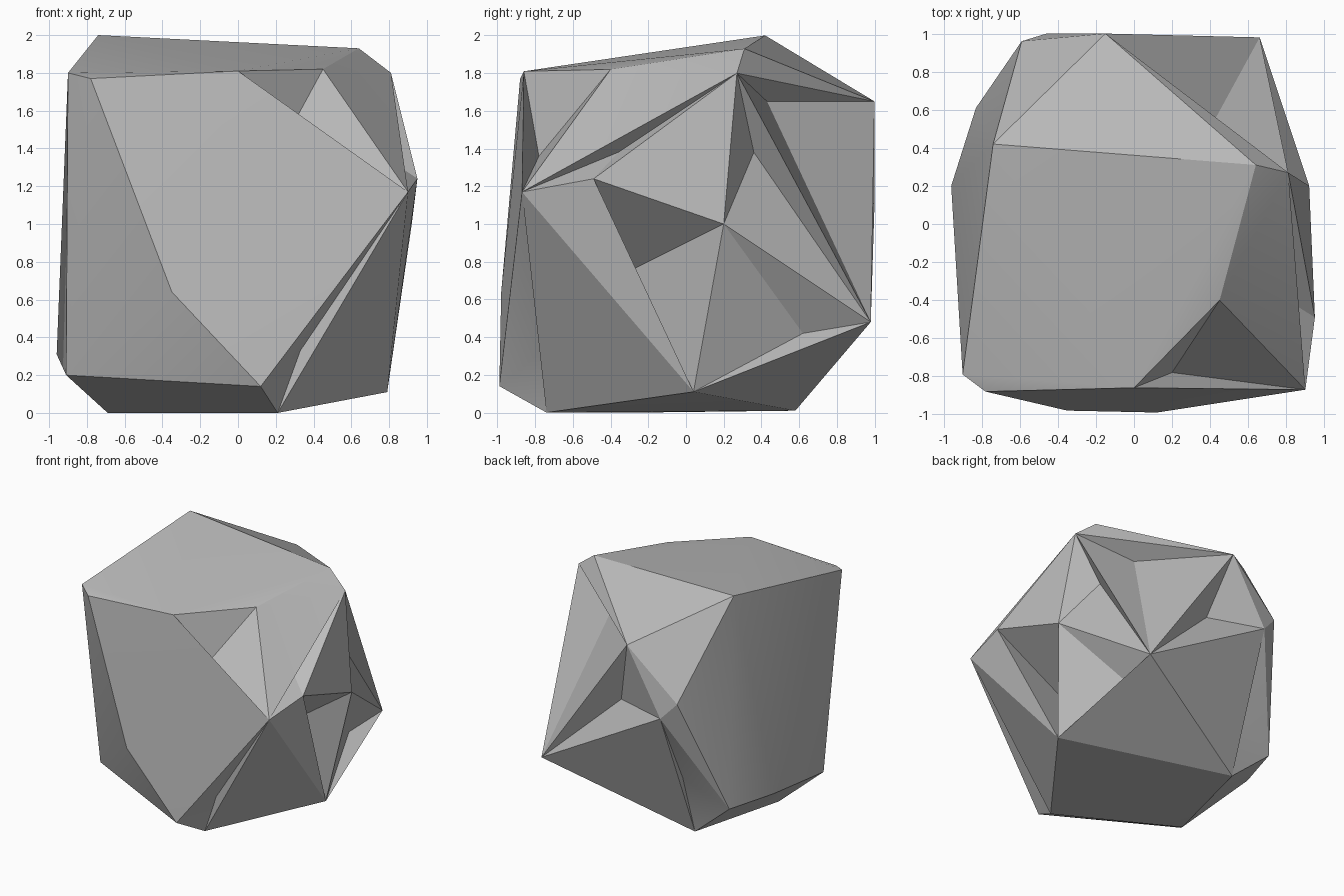
import bpy
import bmesh
import math
from mathutils import Vector

default_cube = bpy.data.objects.get("Cube")
if default_cube:
    bpy.data.objects.remove(default_cube, do_unlink=True)

# Outer corners of the boulder
corners = {
    # crown
    "top_right": (-.74, .42, 2), "top_left": (.64, .31, 1.93),
    "shoulder": (.81, .27, 1.8), "brow": (0, -.86, 1.81),
    "brow_right": (-.78, -.88, 1.77), "brow_side": (-.9, -.79, 1.8),
    "brow_left": (.45, -.4, 1.82), "nape": (-.15, 1, 1.65),
    # waist
    "cheek": (.9, -.87, 1.17), "side_front": (.95, -.49, 1.24),
    "side_mid": (.92, .2, 1), "chin": (-.35, -.98, .64),
    "back_low": (-.46, 1, 1.11), "back_high": (-.59, .96, 1.25),
    "heel": (.66, .98, .48),
    # base
    "side_low": (.79, .04, .11), "toe": (.12, -.99, .14),
    "foot_front": (.21, -.74, 0), "foot_back": (-.49, .58, .01),
    "foot_right": (-.69, -.25, 0), "right_front": (-.91, -.53, .2),
    "right_mid": (-.96, .2, .31), "right_back": (-.83, .61, .3),
}

# Sunken facets: three rim corners and the deepest point
dents = [
    ("side_front", "side_mid", "side_low", (.5, -.3, .75)),
    ("side_mid", "side_low", "heel", (.6, .62, .42)),
    ("shoulder", "side_mid", "heel", (.64, .36, 1.38)),
    ("shoulder", "nape", "heel", (.36, .43, 1.65)),
    ("cheek", "side_front", "shoulder", (.74, -.36, 1.38)),
    ("brow", "brow_left", "cheek", (.2, -.78, 1.36)),
    ("top_right", "brow_side", "right_front", (-.74, -.48, 1.4)),
    ("back_low", "right_back", "foot_back", (-.46, .7, .5)),
    ("nape", "heel", "back_low", (0, .86, 1.1)),
    ("cheek", "toe", "foot_front", (.33, -.76, .33)),
]


def hull_object(name, points):
    """Wrap a faceted solid around the points."""
    bm = bmesh.new()
    for point in points:
        bm.verts.new(point)
    result = bmesh.ops.convex_hull(bm, input=bm.verts[:])
    spare = [g for g in result["geom_interior"] + result["geom_unused"]
             if isinstance(g, bmesh.types.BMVert)]
    bmesh.ops.delete(bm, geom=list(set(spare)), context="VERTS")
    bmesh.ops.recalc_face_normals(bm, faces=bm.faces[:])
    mesh = bpy.data.meshes.new(name)
    bm.to_mesh(mesh)
    bm.free()
    obj = bpy.data.objects.new(name, mesh)
    bpy.context.collection.objects.link(obj)
    return obj


def carve(body, rim, deep):
    """Cut a pyramid-shaped hollow into the body."""
    rim = [Vector(corners[name]) for name in rim]
    deep = Vector(deep)
    middle = sum(rim, Vector()) / len(rim)
    outside = middle + (middle - deep) * 0.2
    cutter = hull_object("dent_cutter", rim + [deep, outside])
    cutter.hide_render = True
    cut = body.modifiers.new("dent", "BOOLEAN")
    cut.operation = "DIFFERENCE"
    cut.solver = "EXACT"
    cut.object = cutter
    bpy.context.view_layer.update()
    graph = bpy.context.evaluated_depsgraph_get()
    carved = bpy.data.meshes.new_from_object(body.evaluated_get(graph))
    body.modifiers.remove(cut)
    if len(carved.polygons) >= len(body.data.polygons):
        body.data = carved
    bpy.data.objects.remove(cutter, do_unlink=True)


# Boulder body
boulder = hull_object("boulder", corners.values())
for *rim, deep in dents:
    carve(boulder, rim, deep)

# Stone colour
stone = bpy.data.materials.new("grey stone")
stone.use_nodes = True
grey = (.5, .5, .5, 1)
stone.diffuse_color = grey
for node in stone.node_tree.nodes:
    if node.type == "BSDF_PRINCIPLED":
        node.inputs["Base Color"].default_value = grey
boulder.data.materials.clear()
boulder.data.materials.append(stone)

# Soften only the shallow creases
bpy.ops.object.select_all(action="DESELECT")
boulder.select_set(True)
bpy.context.view_layer.objects.active = boulder
bpy.ops.object.shade_smooth_by_angle(angle=math.radians(20))
